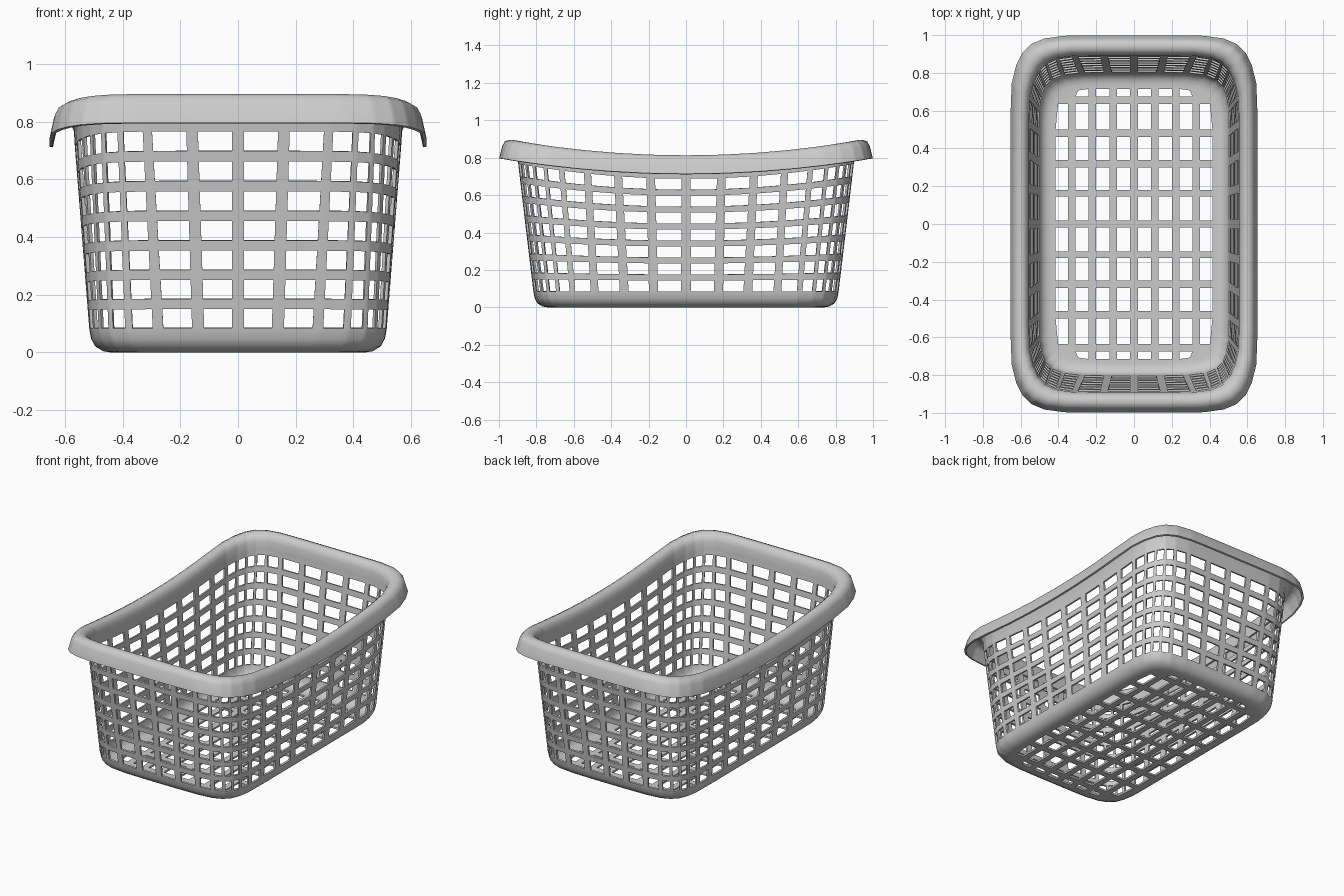
import bpy, bmesh, math

if "Cube" in bpy.data.objects:
    bpy.data.objects.remove(bpy.data.objects["Cube"])

# Quarter outline, one point per upright rib, from the side centre to the front centre
TOP = [(.56, 0), (.56, .19), (.56, .365), (.56, .53), (.555, .67), (.535, .755), (.506, .815),
       (.467, .855), (.41, .88), (.32, .893), (.16, .895), (0, .895)]
BOT = [(.51, 0), (.51, .175), (.51, .33), (.51, .492), (.508, .61), (.495, .685), (.475, .735),
       (.44, .77), (.38, .795), (.28, .807), (.138, .81), (0, .81)]
Z0, Z1 = .085, .80                      # bottom and top of the pierced wall
HOLE_ROWS = [(.085 + .1025 * i, .152 + .1025 * i) for i in range(7)]


def full_ring(q):
    r = q[::-1]
    return (q[:-1] + [(-x, y) for x, y in r][:-1]
            + [(-x, -y) for x, y in q][:-1] + [(x, -y) for x, y in r][:-1])


TOP_RING, BOT_RING = full_ring(TOP), full_ring(BOT)


def ring(z, sx=1.0, sy=1.0):
    """Rib centre, hole start and hole end for each segment, at nominal height z."""
    t = min(1, max(0, (z - Z0) / (Z1 - Z0)))
    f = .15 - .025 * t
    c = [(bx + (tx - bx) * t, by + (ty - by) * t)
         for (bx, by), (tx, ty) in zip(BOT_RING, TOP_RING)]
    out = []
    for i, (x, y) in enumerate(c):
        nx, ny = c[(i + 1) % len(c)]
        for k in (0, f, 1 - f):
            px, py = x + (nx - x) * k, y + (ny - y) * k
            # Rows dip toward the middle of the long sides
            dip = .083 * (1 - min(1, abs(py) / .89) ** 2)
            zz = z - dip * min(1, max(0, (z - Z0) / (Z1 - Z0)))
            out.append((px * sx, py * sy, zz))
    return out


def loft(bm, rings, hole_rows=()):
    vs = [[bm.verts.new(p) for p in r] for r in rings]
    n = len(vs[0])
    for j in range(len(vs) - 1):
        for i in range(n):
            if j in hole_rows and i % 3 == 1:
                continue
            k = (i + 1) % n
            bm.faces.new((vs[j][i], vs[j][k], vs[j + 1][k], vs[j + 1][i]))
    return vs


def finish(bm, name, thickness):
    me = bpy.data.meshes.new(name)
    bm.to_mesh(me)
    bm.free()
    ob = bpy.data.objects.new(name, me)
    bpy.context.collection.objects.link(ob)
    bpy.ops.object.select_all(action='DESELECT')
    ob.select_set(True)
    bpy.context.view_layer.objects.active = ob
    m = ob.modifiers.new("Thickness", 'SOLIDIFY')
    m.thickness, m.offset = thickness, 0
    bpy.ops.object.modifier_apply(modifier=m.name)
    bpy.ops.object.shade_smooth_by_angle(angle=math.radians(40))
    return ob


# Body: rounded base edge, pierced walls
bm = bmesh.new()
rings = [ring(z, 1 - d / .51, 1 - d / .81)
         for d, z in ((.07, .006), (.045, .010), (.02, .025), (.006, .05))]
holes = []
for a, b in HOLE_ROWS:
    holes.append(len(rings))
    rings += [ring(a), ring(b)]
rings.append(ring(Z1))
vs = loft(bm, rings, holes)

# Floor: fill between the base ring and a grid of rectangular holes
base = vs[0]
edges = [bm.edges.get((base[i], base[(i + 1) % len(base)])) for i in range(len(base))]
XS = [(.02, .09), (.13, .20), (.24, .31), (.35, .415)]
YS = [(.018, .145), (.18, .30), (.34, .46), (.50, .635), (.675, .715)]


def corner_warp(x, y):
    if x > .4 and y > .6:
        return .402, y
    if x > .3 and y > .7:
        return .295, y - .008
    return x, y


for sx in (1, -1):
    for sy in (1, -1):
        for j, (y0, y1) in enumerate(YS):
            for x0, x1 in XS[:3] if j == 4 else XS:
                quad = [corner_warp(*p) for p in ((x0, y0), (x1, y0), (x1, y1), (x0, y1))]
                q = [bm.verts.new((sx * x, sy * y, .006)) for x, y in quad]
                edges += [bm.edges.new((q[i], q[(i + 1) % 4])) for i in range(4)]
bmesh.ops.triangle_fill(bm, edges=edges, use_beauty=True, normal=(0, 0, -1))
bmesh.ops.recalc_face_normals(bm, faces=bm.faces)
finish(bm, "basket_body", .012)

# Rim: wall top rolls over into a flared, open lip
bm = bmesh.new()
LIP = [(0, .795), (.003, .85), (.012, .875), (.027, .888), (.045, .890), (.062, .882), (.073, .862), (.088, .795)]
loft(bm, [ring(z, 1 + d / .56, 1 + d * 1.12 / .895) for d, z in LIP])
finish(bm, "rim", .012)
